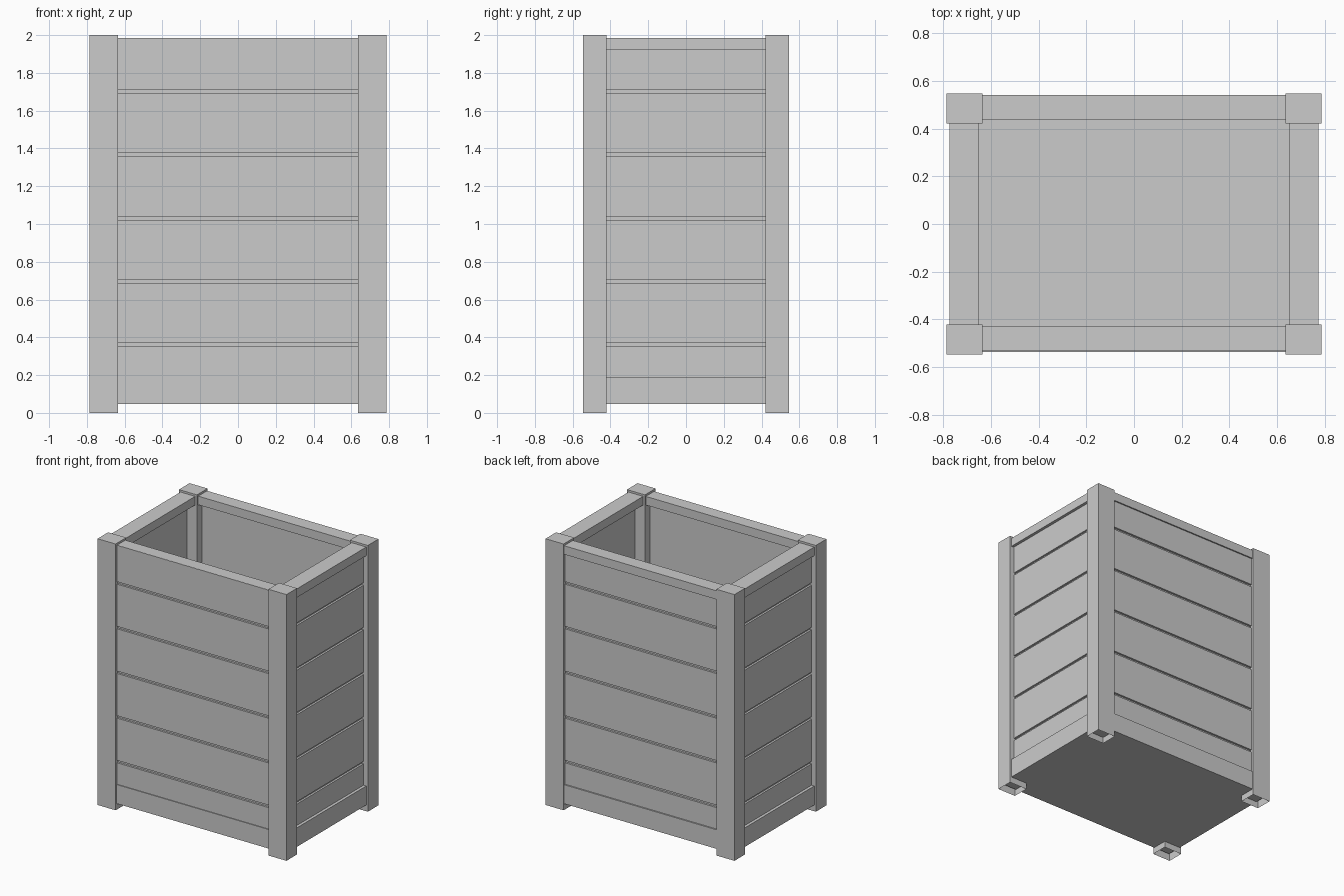
import bpy, bmesh
from mathutils import Vector

if "Cube" in bpy.data.objects:
    bpy.data.objects.remove(bpy.data.objects["Cube"])


def box(name, x, y, z, open_bottom=False):
    """Axis-aligned box from (min, max) ranges."""
    bm = bmesh.new()
    bmesh.ops.create_cube(bm, size=1)
    size = Vector((x[1] - x[0], y[1] - y[0], z[1] - z[0]))
    centre = Vector((x[0] + x[1], y[0] + y[1], z[0] + z[1])) / 2
    for v in bm.verts:
        v.co = v.co * size + centre
    if open_bottom:
        bm.normal_update()
        low = [f for f in bm.faces if f.normal.z < -0.9]
        bmesh.ops.delete(bm, geom=low, context='FACES_ONLY')
    mesh = bpy.data.meshes.new(name)
    bm.to_mesh(mesh)
    bm.free()
    ob = bpy.data.objects.new(name, mesh)
    bpy.context.collection.objects.link(ob)
    return ob


def wall_box(name, side, depth, z):
    """Box on one wall; depth is the (inner, outer) distance from the centre."""
    a, b = depth
    if side in ('front', 'back'):
        y = (-b, -a) if side == 'front' else (a, b)
        return box(f"{side}_{name}", (-0.65, 0.65), y, z)
    x = (-b, -a) if side == 'left' else (a, b)
    return box(f"{side}_{name}", x, (-0.435, 0.435), z)


# Corner posts, open underneath
for sx in (-1, 1):
    for sy in (-1, 1):
        xs = sorted((sx * 0.635, sx * 0.785))
        ys = sorted((sy * 0.42, sy * 0.546))
        post = f"{'front' if sy < 0 else 'back'}_{'left' if sx < 0 else 'right'}_post"
        box(post, xs, ys, (0, 2), open_bottom=True)

# Per wall: inner lining, plank outer face, rail inner and outer face
walls = {
    'front': (0.48, 0.53, 0.43, 0.536),
    'back': (0.48, 0.53, 0.435, 0.54),
    'left': (0.72, 0.75, 0.65, 0.772),
    'right': (0.72, 0.75, 0.65, 0.772),
}
seams = [0.36 + 0.3355 * i for i in range(5)]
GAP = 0.009

for side, (inner, plank, rail_in, rail_out) in walls.items():
    # Continuous lining behind the planks
    wall_box('lining', side, (inner, plank - 0.015), (0.055, 1.95))
    # Planks separated by narrow grooves; the front ones cover the top rail
    top = 1.984 if side == 'front' else 1.95
    edges = [0.10 - GAP] + seams + [top + GAP]
    for i, (lo, hi) in enumerate(zip(edges, edges[1:])):
        wall_box(f'plank_{i + 1}', side, (plank - 0.02, plank), (lo + GAP, hi - GAP))
    # Top and base rails
    top_out = plank - 0.001 if side == 'front' else rail_out
    wall_box('top_rail', side, (rail_in, top_out), (1.92, 1.985))
    wall_box('base_rail', side, (rail_in, rail_out), (0.05, 0.19))

# Floor panel, passing through the posts
box('floor', (-0.772, 0.772), (-0.536, 0.54), (0.047, 0.06))
